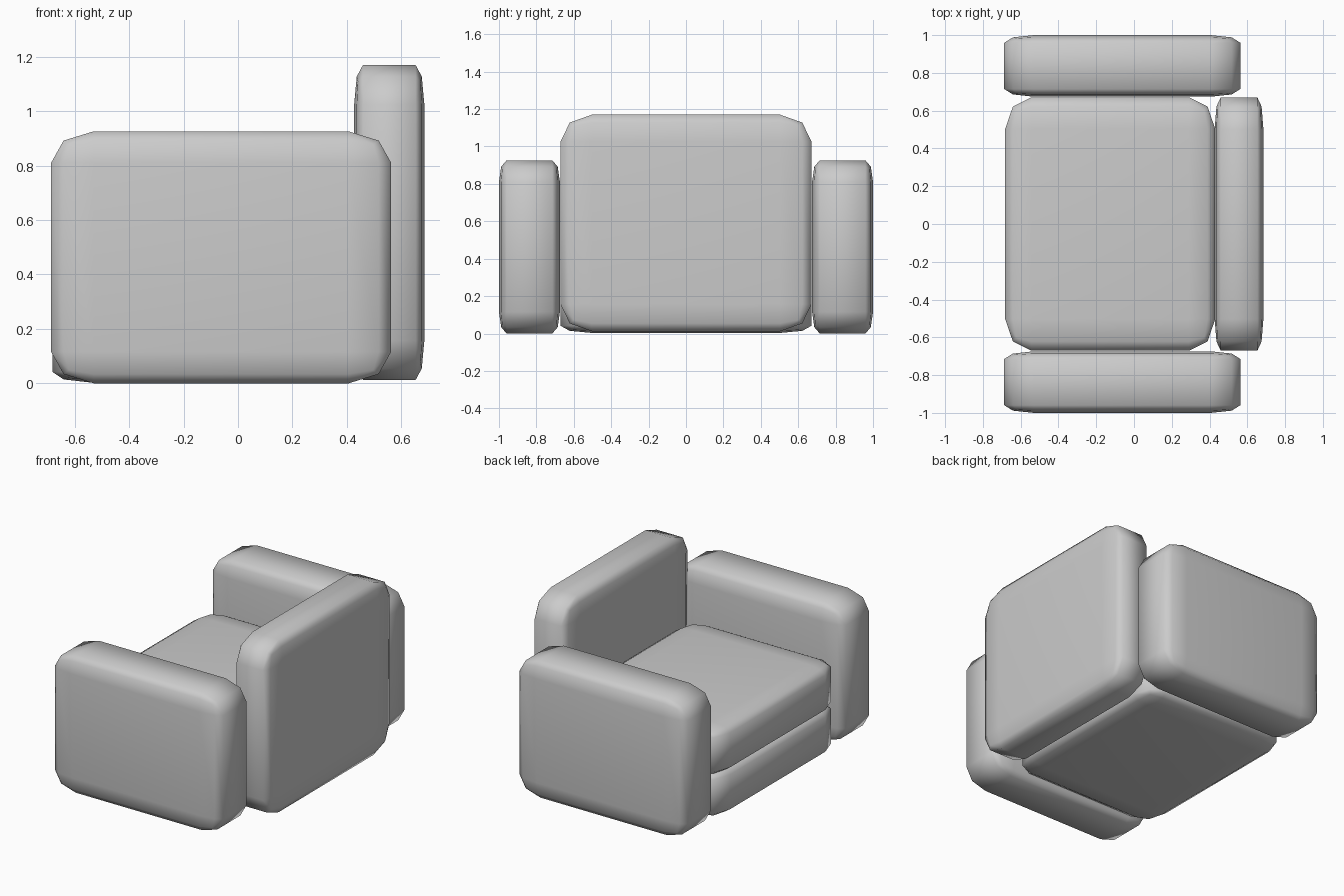
import bpy
import bmesh
from mathutils import Vector

default_cube = bpy.data.objects.get("Cube")
if default_cube:
    bpy.data.objects.remove(default_cube, do_unlink=True)

# Single upholstery colour
fabric = bpy.data.materials.new("grey_fabric")
fabric.use_nodes = True
grey = (0.6, 0.6, 0.6, 1.0)
fabric.diffuse_color = grey
fabric.node_tree.nodes["Principled BSDF"].inputs["Base Color"].default_value = grey


def padded_block(name, low, high):
    """Unit cube with rounded edges, stretched to fill the given bounds."""
    low, high = Vector(low), Vector(high)
    size, centre = high - low, (low + high) / 2
    bm = bmesh.new()
    bmesh.ops.create_cube(bm, size=1)
    bmesh.ops.bevel(bm, geom=bm.edges[:], offset=0.125, segments=2,
                    profile=0.5, affect='EDGES')
    for v in bm.verts:
        v.co = Vector(c * s for c, s in zip(v.co, size))
    for f in bm.faces:
        f.smooth = True
    mesh = bpy.data.meshes.new(name)
    bm.to_mesh(mesh)
    bm.free()
    mesh.materials.append(fabric)
    obj = bpy.data.objects.new(name, mesh)
    obj.location = centre
    bpy.context.collection.objects.link(obj)
    return obj


# Seat: base and loose cushion of equal thickness, slightly pressed together
padded_block("seat_base", (-0.682, -0.671, 0.003), (0.43, 0.671, 0.312))
padded_block("seat_cushion", (-0.682, -0.671, 0.284), (0.43, 0.671, 0.593))

# Backrest
padded_block("backrest", (0.427, -0.671, 0.012), (0.685, 0.671, 1.17))

# Matching armrests on both sides
for side, name in ((-1, "front_armrest"), (1, "rear_armrest")):
    y_low, y_high = sorted((side * 0.674, side * 1.0))
    padded_block(name, (-0.687, y_low, 0), (0.563, y_high, 0.926))
